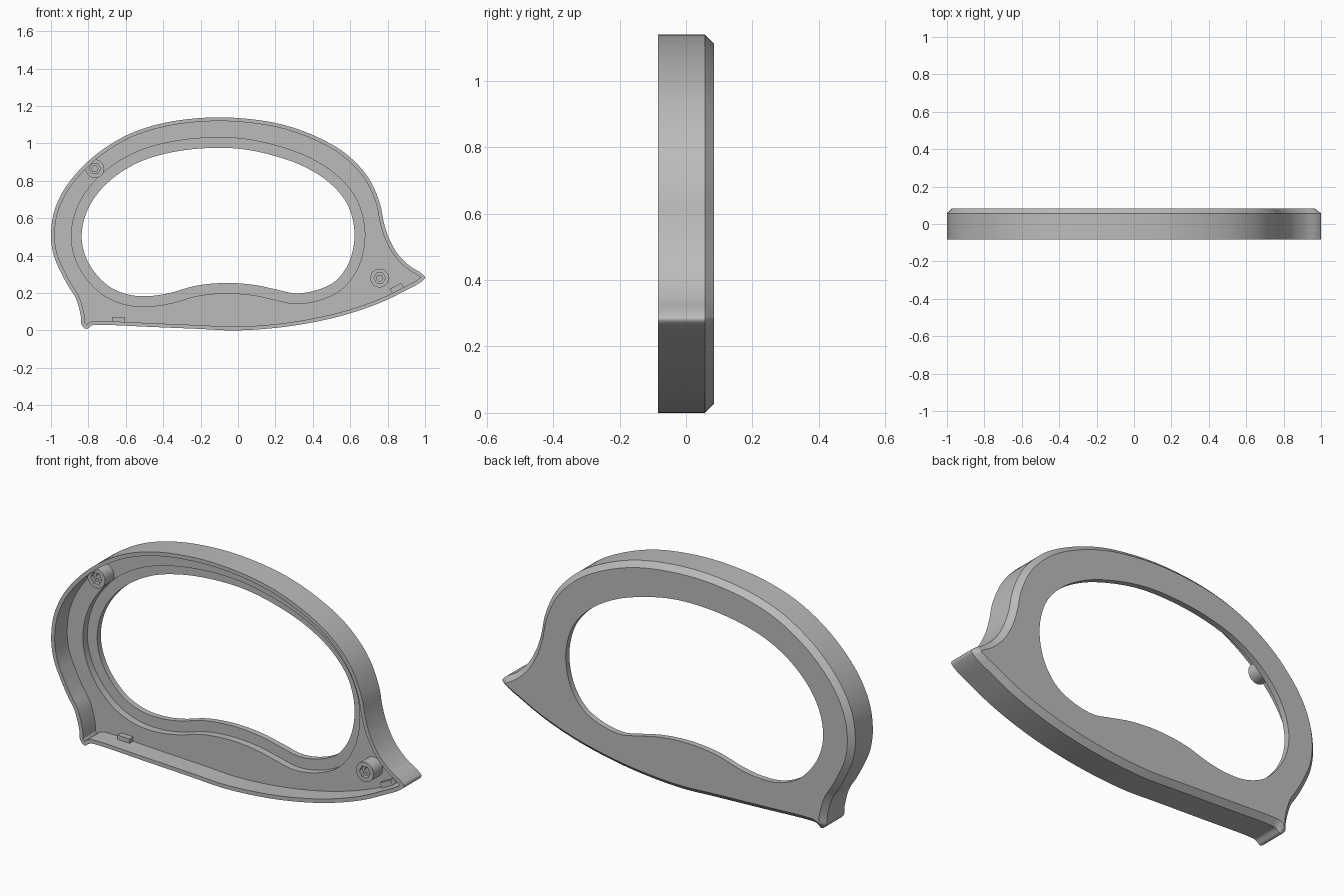
import bpy, bmesh, math
from mathutils import Vector

cube = bpy.data.objects.get("Cube")
if cube:
    bpy.data.objects.remove(cube, do_unlink=True)

grey = bpy.data.materials.new("plain grey")
grey.use_nodes = True
grey.diffuse_color = (0.5, 0.5, 0.5, 1)
grey.node_tree.nodes["Principled BSDF"].inputs["Base Color"].default_value = (0.5, 0.5, 0.5, 1)

# Depth levels, front to back
FRONT, FLOOR, LIP, SHOULDER, BACK = -0.084, 0.017, 0.054, 0.057, 0.084
RIM, CHAMFER, LEDGE = 0.02, 0.027, 0.055

# Outline and hand opening as (x, z), both clockwise from the lower left
OUTLINE = [(-.836, .03), (-.841, .08), (-.868, .174), (-.905, .233), (-.948, .313),
           (-.986, .404), (-1, .505), (-.985, .628), (-.937, .741), (-.857, .848),
           (-.74, .955), (-.579, 1.051), (-.392, 1.11), (-.178, 1.137), (.009, 1.135),
           (.223, 1.104), (.41, 1.04), (.571, .949), (.694, .821), (.758, .682),
           (.779, .58), (.806, .495), (.854, .409), (.918, .345), (.977, .308),
           (1, .283), (.977, .258), (.891, .211), (.758, .147), (.571, .083),
           (.383, .04), (.196, .013), (-.02, 0), (-.205, .008), (-.472, .019),
           (-.74, .03), (-.78, .027), (-.81, .008)]
OPENING = [(-.836, .505), (-.815, .618), (-.756, .725), (-.66, .821), (-.526, .901),
           (-.365, .95), (-.178, .974), (.009, .971), (.196, .933), (.357, .874),
           (.49, .789), (.581, .682), (.619, .564), (.619, .457), (.587, .35),
           (.522, .265), (.426, .217), (.309, .198), (.212, .217), (.09, .243),
           (-.07, .254), (-.23, .238), (-.365, .2), (-.472, .184), (-.58, .19),
           (-.686, .233), (-.772, .318), (-.82, .409)]


def smooth_loop(points, steps=6):
    """Closed centripetal spline through the points."""
    pts = [Vector(p) for p in points]
    n, out = len(pts), []
    for i in range(n):
        p = [pts[(i + k) % n] for k in (-1, 0, 1, 2)]
        t = [0]
        for k in range(3):
            t.append(t[-1] + math.sqrt((p[k + 1] - p[k]).length))
        for s in range(steps):
            u = t[1] + (t[2] - t[1]) * s / steps
            row = p
            for level, gap in enumerate((1, 2, 2)):
                base = 1 if level == 2 else 0
                row = [row[k].lerp(row[k + 1], (u - t[k + base]) / (t[k + base + (1 if level == 2 else gap)] - t[k + base]))
                       for k in range(len(row) - 1)]
            out.append(row[0])
    return out


def offset_loop(loop, d):
    """Shift to the right of travel (positive d); points in tight corners collapse."""
    n, out, keep = len(loop), [], []
    for i, p in enumerate(loop):
        tangent = (loop[(i + 1) % n] - loop[i - 1]).normalized()
        q = p + Vector((tangent.y, -tangent.x)) * d
        out.append(q)
        keep.append(min((q - r).length for r in loop) > abs(d) * 0.96)
    last = max(i for i in range(n) if keep[i])
    for i in range(n):
        if keep[i]:
            last = i
        out[i] = out[last]
    return out


def finish(name, bm):
    bmesh.ops.recalc_face_normals(bm, faces=bm.faces)
    mesh = bpy.data.meshes.new(name)
    bm.to_mesh(mesh)
    bm.free()
    mesh.materials.append(grey)
    obj = bpy.data.objects.new(name, mesh)
    bpy.context.collection.objects.link(obj)
    bpy.ops.object.select_all(action='DESELECT')
    obj.select_set(True)
    bpy.context.view_layer.objects.active = obj
    bpy.ops.object.shade_smooth_by_angle(angle=math.radians(30))
    return obj


def strips(bm, sections):
    """Join successive (loop, depth) sections with quads; return the vertex rings."""
    rings = [[bm.verts.new((p.x, y, p.y)) for p in loop] for loop, y in sections]
    for a, b in zip(rings, rings[1:]):
        n = len(a)
        for i in range(n):
            j = (i + 1) % n
            bm.faces.new((a[i], a[j], b[j], b[i]))
    return rings


# Shell: walls first, then the flat rings between them
outer, hole = smooth_loop(OUTLINE), smooth_loop(OPENING)
inner = offset_loop(outer, RIM)
back_edge = offset_loop(outer, CHAMFER)
ledge = offset_loop(hole, -LEDGE)
bm = bmesh.new()
strips(bm, [(hole, BACK), (hole, LIP)])
strips(bm, [(ledge, LIP), (ledge, FLOOR)])
strips(bm, [(inner, FLOOR), (inner, FRONT), (outer, FRONT), (outer, SHOULDER), (back_edge, BACK)])
bmesh.ops.remove_doubles(bm, verts=bm.verts, dist=0.0001)
for depth in (BACK, LIP, FLOOR):
    edges = [e for e in bm.edges if e.is_boundary
             and all(abs(v.co.y - depth) < 0.0005 for v in e.verts)]
    bmesh.ops.triangle_fill(bm, edges=edges, use_beauty=True, normal=(0, 1, 0))
finish("handle_shell", bm)


def ring(cx, cz, r, hexagonal=False, n=36):
    pts = []
    for i in range(n):
        a = 2 * math.pi * i / n
        k = math.cos(math.pi / 6) / math.cos(a % (math.pi / 3) - math.pi / 6) if hexagonal else 1
        pts.append(Vector((cx + r * k * math.cos(a), cz + r * k * math.sin(a))))
    return pts


# Screw bosses with stepped hexagonal sockets
for name, x, z in (("upper_boss", -.765, .865), ("lower_boss", .757, .28)):
    bm = bmesh.new()
    body, socket, bore = ring(x, z, .05), ring(x, z, .031, True), ring(x, z, .017, True)
    rings = strips(bm, [(body, FLOOR + .01), (body, -.055), (socket, -.055),
                        (socket, -.035), (bore, -.035), (bore, FLOOR)])
    bm.faces.new(rings[0])
    bm.faces.new(rings[-1])
    finish(name, bm)

# Small locating tabs on the bottom wall
for name, x, z, tilt in (("left_tab", .85, .222, 27), ("right_tab", -.64, .052, -2)):
    bm = bmesh.new()
    bmesh.ops.create_cube(bm, size=1)
    bmesh.ops.scale(bm, verts=bm.verts, vec=(.068, .035, .036))
    obj = finish(name, bm)
    obj.location = (x, FLOOR - .012, z)
    obj.rotation_euler.y = -math.radians(tilt)
